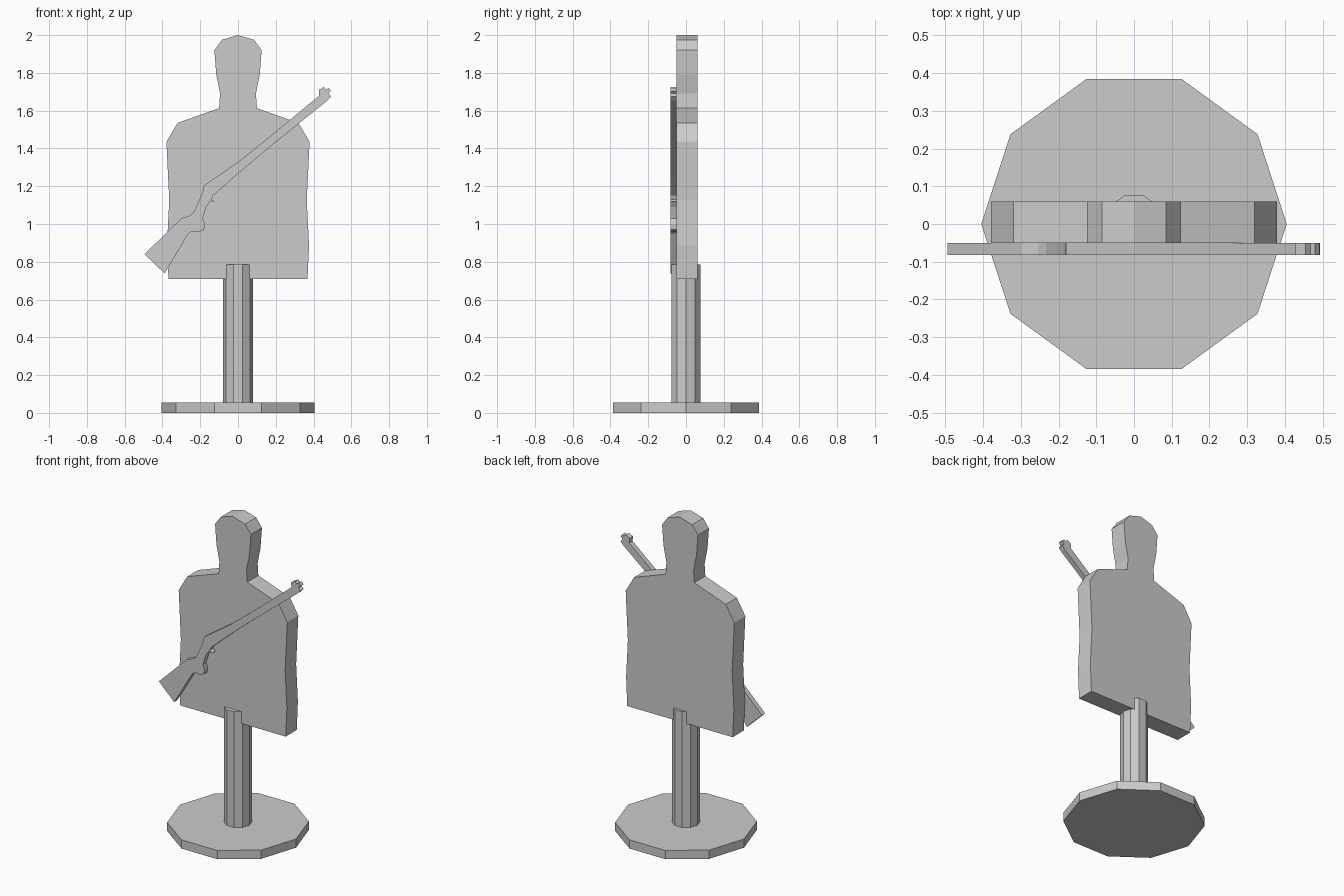
import bpy, bmesh, math

if "Cube" in bpy.data.objects:
    bpy.data.objects.remove(bpy.data.objects["Cube"])


def extrude_profile(name, pts, y0, y1):
    """Extrude an x-z outline from y0 to y1."""
    bm = bmesh.new()
    face = bm.faces.new([bm.verts.new((x, y0, z)) for x, z in pts])
    out = bmesh.ops.extrude_face_region(bm, geom=[face])
    for g in out["geom"]:
        if isinstance(g, bmesh.types.BMVert):
            g.co.y = y1
    bmesh.ops.recalc_face_normals(bm, faces=bm.faces)
    mesh = bpy.data.meshes.new(name)
    bm.to_mesh(mesh)
    bm.free()
    obj = bpy.data.objects.new(name, mesh)
    bpy.context.collection.objects.link(obj)
    return obj


def decagon(name, radius, z0, z1):
    """Ten-sided cylinder with a corner on the +x axis."""
    bpy.ops.mesh.primitive_cylinder_add(vertices=10, radius=radius, depth=z1 - z0,
                                        location=(0, 0, (z0 + z1) / 2),
                                        rotation=(0, 0, math.radians(18)))
    bpy.context.object.name = name


# Stand
decagon("base_disc", 0.405, 0.0, 0.055)
decagon("post", 0.08, 0.055, 0.785)

# Head-and-torso board: right half of the outline, mirrored
half = [(0.085, 1.975), (0.125, 1.92), (0.115, 1.79), (0.095, 1.69), (0.1, 1.613),
        (0.32, 1.535), (0.379, 1.435), (0.364, 1.125), (0.376, 0.89), (0.368, 0.71)]
outline = [(0, 2.0)] + half + [(-x, z) for x, z in reversed(half)]
extrude_profile("torso_board", outline, -0.05, 0.06)

# Rifle cut-out lying across the chest
rifle = [(-0.495, 0.84), (-0.388, 0.738),                       # butt
         (-0.262, 0.95), (-0.24, 0.962), (-0.21, 0.957), (-0.18, 0.97),
         (-0.176, 1.0), (-0.187, 1.03), (-0.168, 1.09), (-0.148, 1.121),  # grip
         (-0.122, 1.118), (-0.14, 1.131), (-0.132, 1.15),       # trigger
         (-0.01, 1.258), (0.165, 1.405), (0.475, 1.655), (0.493, 1.675),
         (0.478, 1.69), (0.492, 1.705), (0.48, 1.72), (0.468, 1.712),
         (0.455, 1.725), (0.428, 1.71), (0.43, 1.68),           # muzzle
         (0.165, 1.46), (0.0, 1.328), (-0.18, 1.204), (-0.187, 1.17),
         (-0.233, 1.065), (-0.255, 1.045), (-0.3, 1.03)]
extrude_profile("rifle", rifle, -0.082, -0.05)
